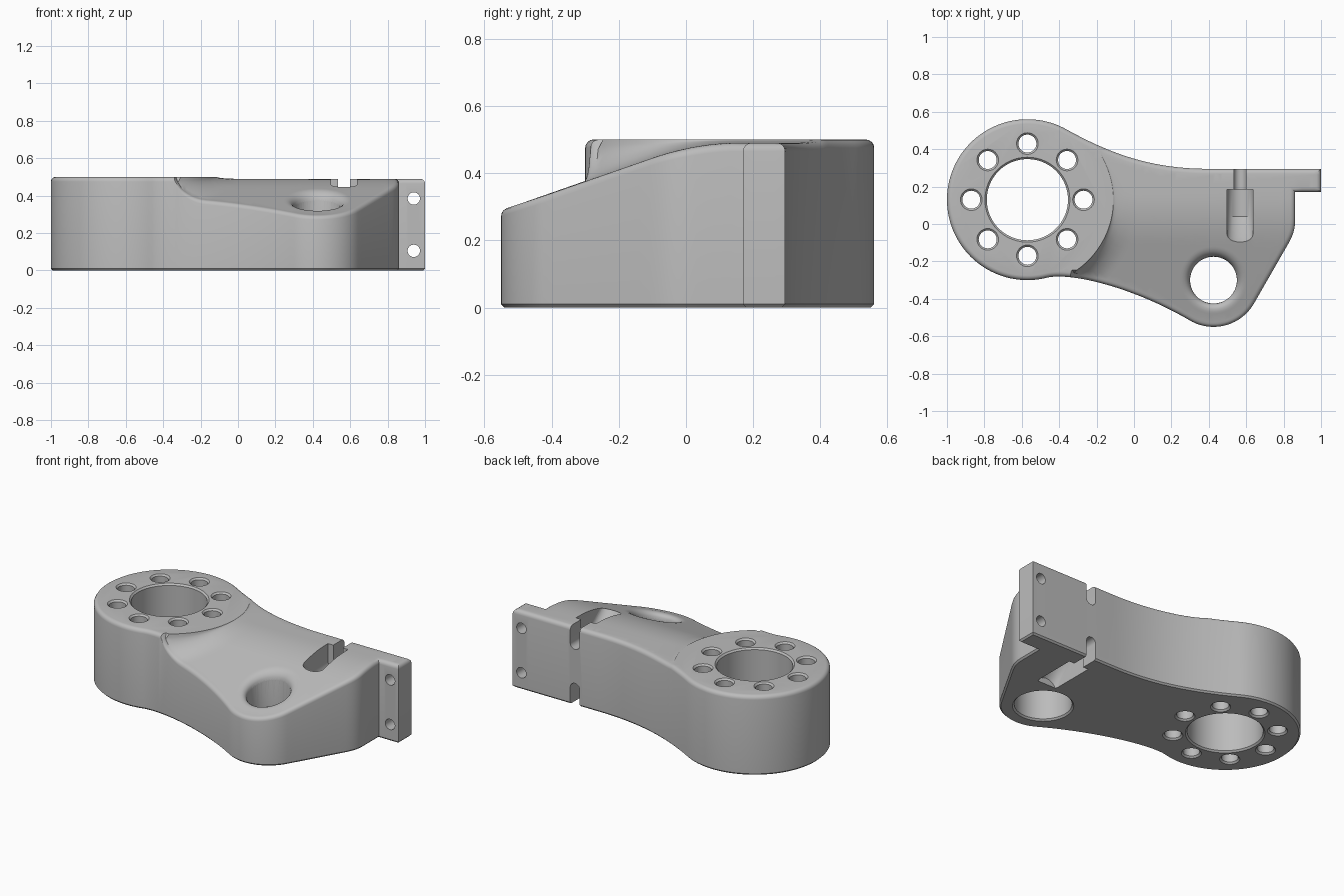
import bpy
import bmesh
from math import sin, cos, pi, radians, sqrt, hypot, ceil
from mathutils import Vector
from mathutils.geometry import delaunay_2d_cdt, interpolate_bezier

old = bpy.data.objects.get("Cube")
if old:
    bpy.data.objects.remove(old, do_unlink=True)

RING, RING_R = Vector((-0.57, 0.13)), 0.43
BOSS, BOSS_R, BORE_R, LIP = Vector((0.425, -0.30)), 0.25, 0.125, 0.045
FILLET = 0.025
MID_Z = 0.245

metal = bpy.data.materials.new("grey metal")
metal.use_nodes = True
grey = (0.5, 0.5, 0.5, 1)
metal.diffuse_color = grey
metal.node_tree.nodes["Principled BSDF"].inputs["Base Color"].default_value = grey


def add_object(name, bm):
    bmesh.ops.recalc_face_normals(bm, faces=bm.faces)
    mesh = bpy.data.meshes.new(name)
    bm.to_mesh(mesh)
    bm.free()
    mesh.materials.append(metal)
    obj = bpy.data.objects.new(name, mesh)
    bpy.context.collection.objects.link(obj)
    return obj


def bridge(bm, a, b):
    for i in range(len(a)):
        j = (i + 1) % len(a)
        bm.faces.new((a[i], a[j], b[j], b[i]))


def loft(name, sections):
    """Closed solid through matching cross-sections."""
    bm = bmesh.new()
    rings = [[bm.verts.new(p) for p in s] for s in sections]
    for a, b in zip(rings, rings[1:]):
        bridge(bm, a, b)
    bm.faces.new(rings[0])
    bm.faces.new(rings[-1])
    return add_object(name, bm)


def arc(centre, r, a0, a1, step=3):
    n = round((a1 - a0) / step)
    angles = [radians(a0 + (a1 - a0) * i / n) for i in range(n + 1)]
    return [centre + Vector((r * cos(a), r * sin(a))) for a in angles]


def bezier(a, b, c, d, n=40):
    pts = interpolate_bezier(*[Vector((*p, 0)) for p in (a, b, c, d)], n)
    return [p.xy for p in pts]


def top_height(x, y):
    """Sloped web, filleted up to the ring, with a rounded lip at the bore."""
    slope, y0, y1 = 0.348, -0.10, 0.16
    k = slope / (2 * (y1 - y0))
    if y >= y1:
        web = 0.49
    elif y > y0:
        web = 0.49 - k * (y1 - y) ** 2
    else:
        web = 0.49 - k * (y1 - y0) ** 2 - slope * (y0 - y)
    d = hypot(x - BOSS.x, y - BOSS.y)
    t = min(max((BORE_R + LIP - d) / LIP, 0), 1)
    web -= LIP * (1 - sqrt(1 - t * t))
    r = hypot(x - RING.x, y - RING.y)
    u = min(max((r - 0.46) / 0.12, 0), 1)
    return web + (0.5 - web) * (1 - sqrt(1 - (1 - u) ** 2))


def inset(pts, d):
    out = []
    for i, p in enumerate(pts):
        a = (p - pts[i - 1]).normalized()
        b = (pts[(i + 1) % len(pts)] - p).normalized()
        na, nb = Vector((-a.y, a.x)), Vector((-b.y, b.x))
        out.append(p + (na + nb) * (d / (1 + na.dot(nb))))
    return out


# Outline of the arm, counter-clockwise
raw = arc(RING, RING_R, 61, 285)
raw += bezier(raw[-1], (-0.33, -0.26), (0, -0.34), (0.30, -0.5165))
raw += arc(BOSS, BOSS_R, 240, 330)
raw += bezier((0.824, -0.107), (0.85, -0.06), (0.862, -0.03), (0.862, 0.03), 12)
raw += [Vector(p) for p in ((0.862, 0.17), (1, 0.17), (1, 0.295))]
raw += bezier((0.4, 0.295), (0.12, 0.295), (-0.10, 0.36), raw[0])
outline = []
for i, p in enumerate(raw):
    q = raw[(i + 1) % len(raw)]
    n = ceil((q - p).length / 0.04)
    if (q - p).length > 0.001:
        outline += [p.lerp(q, k / n) for k in range(n)]

# Arm body: chamfered foot, wall, rounded rim
bm = bmesh.new()
rim = inset(outline, FILLET)
tops = [top_height(*p) for p in rim]
foot = [bm.verts.new((*p, 0)) for p in inset(outline, 0.01)]
bm.faces.new(foot)
prev = [bm.verts.new((*p, 0.01)) for p in outline]
bridge(bm, foot, prev)
for k in range(5):
    a = k * pi / 8
    pts = inset(outline, FILLET * (1 - cos(a)))
    layer = [bm.verts.new((*p, z - FILLET * (1 - sin(a)))) for p, z in zip(pts, tops)]
    bridge(bm, prev, layer)
    prev = layer

# Arm top: rings of points around the large ring and the bore
radii = [0.42, 0.445, 0.46, 0.462, 0.466, 0.473, 0.483, 0.5, 0.52, 0.55, 0.58]
radii += [0.6 + 0.04 * i for i in range(28)]
inner = [p for r in radii for p in arc(RING, r, -110, 110, 2.5)
         if (p - BOSS).length > BORE_R + LIP + 0.02]
for r in (0.1, 0.125, 0.128, 0.134, 0.143, 0.155, 0.17, 0.18):
    inner += arc(BOSS, r, 0, 354, 6)
inner = [p for p in inner if min((p - q).length_squared for q in rim) > 0.00015]
n = len(rim)
verts, _, tris, origin, _, _ = delaunay_2d_cdt(
    rim + inner, [], [list(range(n))], 1, 1e-6)
made = {}
for tri in tris:
    for i in tri:
        if i not in made:
            edge = [k for k in origin[i] if k < n]
            made[i] = prev[edge[0]] if edge else bm.verts.new(
                (*verts[i], top_height(*verts[i])))
    bm.faces.new([made[i] for i in tri])
body = add_object("bracket_arm", bm)


def lathe(name, centre, profile, seg=64):
    return loft(name, [[(*p, z) for p in arc(centre, r, 0, 360 - 360 / seg, 360 / seg)]
                       for r, z in profile])


def through_hole(name, centre, r, seg):
    return lathe(name, centre, [(r + 0.06, -0.05), (r, 0.01), (r, 0.49), (r + 0.06, 0.55)], seg)


def groove(name, r, stations, side):
    """U-shaped channel along y, open upwards (side 1) or downwards (side -1)."""
    sections = []
    for y, z in stations:
        pts = [(0.567 - r, 0.5)]
        pts += [(0.567 + r * cos(a), z - r * sin(a))
                for a in [pi - pi * i / 16 for i in range(17)]]
        pts.append((0.567 + r, 0.5))
        sections.append([(x, y, MID_Z + side * h) for x, h in pts])
    return loft(name, sections)


# Ring bore and its bolt circle
cutters = [through_hole("ring_bore", RING, 0.217, 96)]
for p in arc(RING, 0.30, 0, 315, 45):
    cutters.append(through_hole("ring_bolt_hole", p, 0.048, 32))

# Boss bore with a wider pocket underneath
cutters.append(lathe("boss_bore", BOSS, [(BORE_R, -0.1), (BORE_R, 0.6)]))
cutters.append(lathe("boss_counterbore", BOSS,
                     [(0.225, -0.05), (0.165, 0.01), (0.165, 0.2)]))

# Bolt slots, head pockets and flange holes, above and below the middle
for side in (1, -1):
    h = 0.14
    cutters.append(groove("bolt_slot", 0.033, [(0.1, h), (0.4, h)], side))
    cutters.append(groove("bolt_head_pocket", 0.07,
                          [(-0.1, 0.275), (-0.07, 0.235), (0.04, h), (0.185, h)], side))
    holes = arc(Vector((0.94, MID_Z + side * h)), 0.033, 0, 348.75, 11.25)
    cutters.append(loft("flange_hole", [[(p.x, y, p.y) for p in holes] for y in (0.1, 0.4)]))

bpy.ops.object.select_all(action='DESELECT')
body.select_set(True)
bpy.context.view_layer.objects.active = body
for cutter in cutters:
    cutter.hide_render = True
    mod = body.modifiers.new("cut", 'BOOLEAN')
    mod.operation = 'DIFFERENCE'
    mod.solver = 'EXACT'
    mod.object = cutter
    bpy.ops.object.modifier_apply(modifier=mod.name)
    bpy.data.objects.remove(cutter, do_unlink=True)
bpy.ops.object.shade_smooth_by_angle(angle=radians(30))
